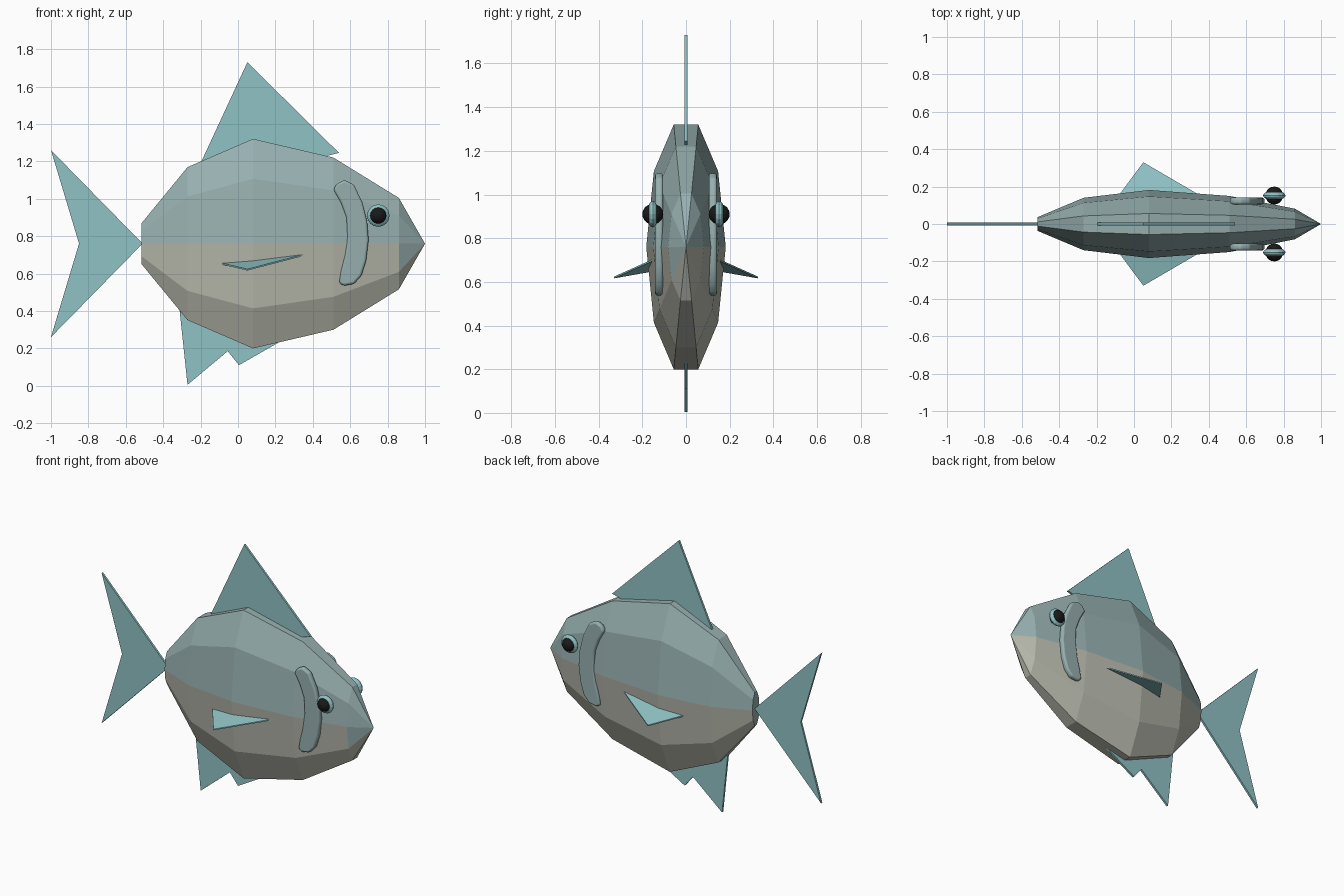
import bpy, bmesh, math
from mathutils import Vector

if "Cube" in bpy.data.objects:
    bpy.data.objects.remove(bpy.data.objects["Cube"])


def material(name, r, g, b):
    m = bpy.data.materials.new(name)
    m.diffuse_color = (r, g, b, 1)
    m.use_nodes = True
    m.node_tree.nodes["Principled BSDF"].inputs["Base Color"].default_value = m.diffuse_color
    return m


UPPER = material("upper_scales", 0.31, 0.43, 0.43)
BELLY = material("belly_scales", 0.48, 0.49, 0.42)
FIN = material("fin_teal", 0.28, 0.54, 0.56)
BLACK = material("pupil_black", 0.01, 0.01, 0.01)


def finish(bm, name, mats):
    bmesh.ops.recalc_face_normals(bm, faces=bm.faces[:])
    me = bpy.data.meshes.new(name)
    bm.to_mesh(me)
    bm.free()
    for m in mats:
        me.materials.append(m)
    ob = bpy.data.objects.new(name, me)
    bpy.context.collection.objects.link(ob)
    return ob


def plate(name, points, offset, mat):
    """Flat outline of 3D points, thickened by offset to both sides."""
    bm = bmesh.new()
    off = Vector(offset)
    a = [bm.verts.new(Vector(p) - off) for p in points]
    b = [bm.verts.new(Vector(p) + off) for p in points]
    bm.faces.new(a)
    bm.faces.new(b[::-1])
    for i in range(len(a)):
        j = (i + 1) % len(a)
        bm.faces.new((a[i], a[j], b[j], b[i]))
    return finish(bm, name, [mat])


def smooth(ob, angle):
    bpy.ops.object.select_all(action='DESELECT')
    ob.select_set(True)
    bpy.context.view_layer.objects.active = ob
    bpy.ops.object.shade_smooth_by_angle(angle=math.radians(angle))


# Body: ten-sided rings (x, half width, half height) closing to a nose point
MID, SIDES = 0.76, 10
STATIONS = [(-0.515, 0.037, 0.116), (-0.27, 0.14, 0.43), (0.08, 0.182, 0.589),
            (0.51, 0.15, 0.484), (0.86, 0.082, 0.257)]
bm = bmesh.new()
rings = []
for x, hw, hh in STATIONS:
    rings.append([bm.verts.new((x, hw * math.cos(k * math.tau / SIDES),
                                MID + hh * math.sin(k * math.tau / SIDES)))
                  for k in range(SIDES)])
nose = bm.verts.new((1.0, 0, MID))
bm.faces.new(rings[0])
for k in range(SIDES):
    j = (k + 1) % SIDES
    lower = int(k >= SIDES // 2)
    for r, s in zip(rings, rings[1:]):
        bm.faces.new((r[k], r[j], s[j], s[k])).material_index = lower
    tip = bm.faces.new((rings[-1][k], rings[-1][j], nose))
    tip.material_index = 0 if k == SIDES // 2 else lower
finish(bm, "body", [UPPER, BELLY])

# Upright fins on the centre plane
UPRIGHT = {
    "dorsal_fin": [(-0.20, 1.19), (0.05, 1.73), (0.54, 1.245), (0.46, 1.225), (0.40, 1.1), (0.0, 1.1)],
    "tail_fin": [(-0.51, 0.76), (-1.0, 1.26), (-0.85, 0.76), (-1.0, 0.26)],
    "anal_fin": [(-0.315, 0.43), (-0.27, 0.005), (-0.055, 0.185), (0.005, 0.11), (0.25, 0.25), (0.1, 0.42)],
}
for name, pts in UPRIGHT.items():
    plate(name, [(x, 0, max(z, 0)) for x, z in pts], (0, 0.007, 0), FIN)

# Paired parts, one per side
for side, s in (("right", -1), ("left", 1)):
    # Side fin
    plate("side_fin_" + side,
          [(-0.11, s * 0.115, 0.658), (0.05, s * 0.33, 0.62), (0.41, s * 0.12, 0.714)],
          (0, 0, 0.004), FIN)

    # Gill cover crescent
    outline = [(0.51, 1.05), (0.53, 1.082), (0.57, 1.10), (0.62, 1.075), (0.665, 0.98),
               (0.69, 0.88), (0.698, 0.78), (0.685, 0.67), (0.66, 0.59), (0.62, 0.545),
               (0.565, 0.535), (0.54, 0.55), (0.55, 0.61), (0.572, 0.70), (0.585, 0.80),
               (0.58, 0.90), (0.55, 0.98)]
    gill = plate("gill_cover_" + side, [(x, s * 0.123, z) for x, z in outline], (0, 0.018, 0), UPPER)
    bev = gill.modifiers.new("rounding", 'BEVEL')
    bev.width = 0.012
    bev.segments = 3
    smooth(gill, 40)

    # Eye: flattened ring with a dark ball through it
    for part, radius, depth, mat in (("eye_ring_", 0.06, 0.026, FIN), ("pupil_", 0.047, 0.048, BLACK)):
        bm = bmesh.new()
        bmesh.ops.create_uvsphere(bm, u_segments=16, v_segments=10, radius=1)
        for v in bm.verts:
            x, y, z = v.co
            v.co = (0.75 + x * radius, s * 0.152 + z * depth, 0.91 + y * radius)
        finish(bm, part + side, [mat])
